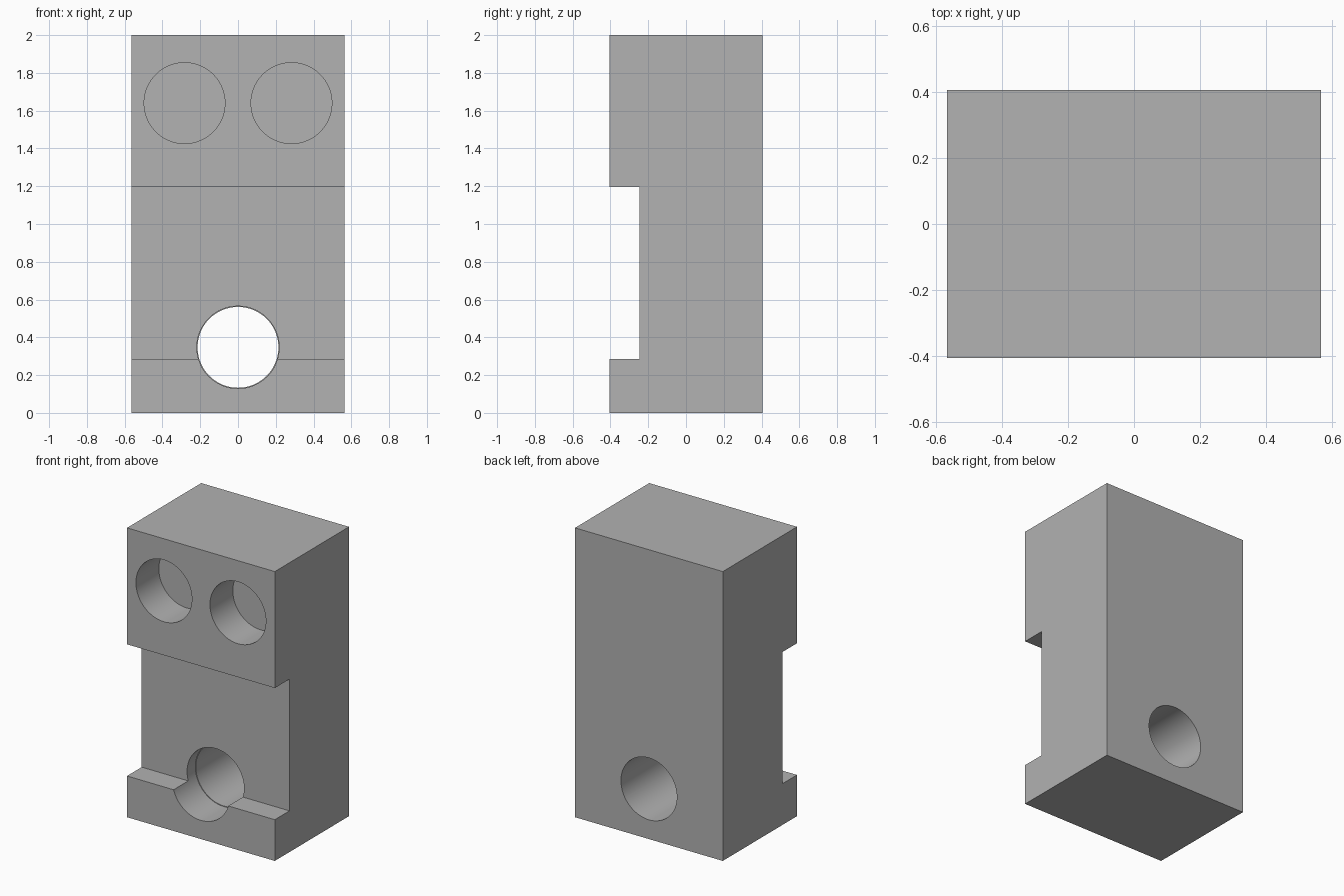
import bpy, bmesh, math

old = bpy.data.objects.get("Cube")
if old:
    bpy.data.objects.remove(old, do_unlink=True)

HALF_W, FRONT, BACK = 0.565, -0.405, 0.405
RECESS = -0.245          # front plane of the slot
BORE_FLOOR = -0.155      # floor of the shallow bores

grey = bpy.data.materials.new("plain grey")
grey.use_nodes = True
colour = (0.445, 0.445, 0.445, 1)
grey.diffuse_color = colour
grey.node_tree.nodes["Principled BSDF"].inputs["Base Color"].default_value = colour

# Block: side profile with a slot in the front, extruded across the width
profile = [(FRONT, 0), (BACK, 0), (BACK, 2), (FRONT, 2),
           (FRONT, 1.195), (RECESS, 1.195), (RECESS, 0.285), (FRONT, 0.285)]
bm = bmesh.new()
side = bm.faces.new([bm.verts.new((-HALF_W, y, z)) for y, z in profile])
grown = bmesh.ops.extrude_face_region(bm, geom=[side])["geom"]
bmesh.ops.translate(bm, vec=(2 * HALF_W, 0, 0),
                    verts=[g for g in grown if isinstance(g, bmesh.types.BMVert)])
bmesh.ops.recalc_face_normals(bm, faces=bm.faces)
mesh = bpy.data.meshes.new("block")
bm.to_mesh(mesh)
bm.free()
mesh.materials.append(grey)
block = bpy.data.objects.new("block", mesh)
bpy.context.collection.objects.link(block)


def bore(name, x, z, radius, y_start, y_end):
    """Cut a round hole running front to back."""
    bpy.ops.mesh.primitive_cylinder_add(
        vertices=96, radius=radius, depth=y_end - y_start,
        location=(x, (y_start + y_end) / 2, z), rotation=(math.pi / 2, 0, 0))
    cutter = bpy.context.object
    cutter.name = name
    cutter.data.materials.append(grey)
    cut = block.modifiers.new(name, "BOOLEAN")
    cut.operation = "DIFFERENCE"
    cut.solver = "EXACT"
    cut.object = cutter
    bpy.context.view_layer.objects.active = block
    bpy.ops.object.modifier_apply(modifier=name)
    bpy.data.objects.remove(cutter, do_unlink=True)


# Two blind bores near the top
for label, sign in (("left", 1), ("right", -1)):
    bore(label + "_blind_bore", sign * 0.283, 1.64, 0.214, FRONT - 0.1, BORE_FLOOR)

# Through hole near the bottom, slightly wider at the front
bore("through_hole", 0, 0.347, 0.214, FRONT - 0.1, BACK + 0.1)
bore("wide_mouth", 0, 0.347, 0.218, FRONT - 0.1, BORE_FLOOR)

# Smooth hole walls, sharp block edges
bpy.ops.object.select_all(action="DESELECT")
block.select_set(True)
bpy.context.view_layer.objects.active = block
bpy.ops.object.shade_smooth_by_angle(angle=math.radians(30))
